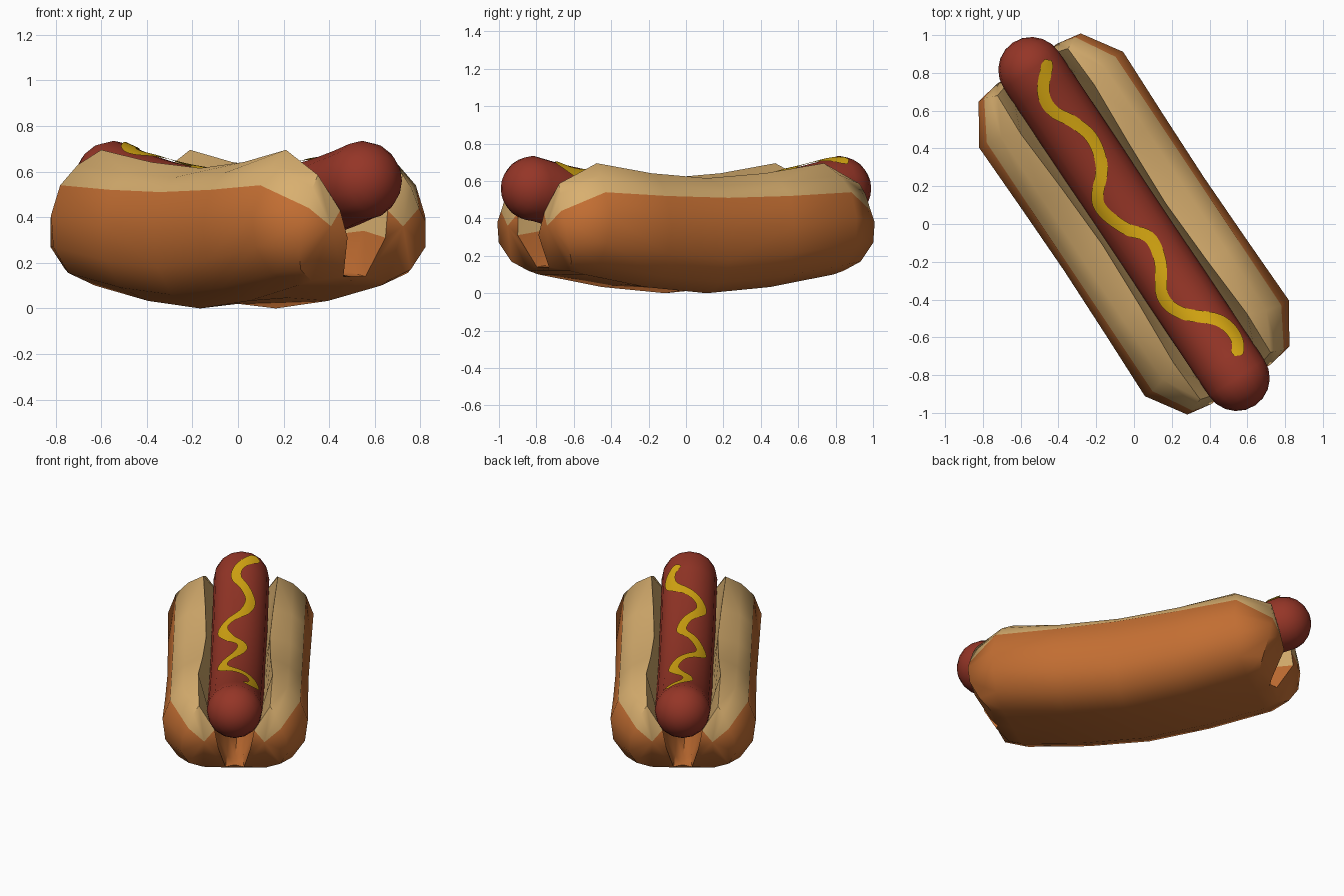
import bpy, bmesh, math
from mathutils import Vector

if "Cube" in bpy.data.objects:
    bpy.data.objects.remove(bpy.data.objects["Cube"])

# Local frame: x runs along the bun, y across it; every part is turned to lie diagonally
TURN = -math.atan2(0.832, 0.555)
R, REACH = 0.175, 0.98            # sausage radius, centre of its round ends


def material(name, rgb):
    m = bpy.data.materials.new(name)
    m.diffuse_color = (*rgb, 1)
    m.use_nodes = True
    m.node_tree.nodes["Principled BSDF"].inputs["Base Color"].default_value = m.diffuse_color
    return m


CRUST = material("golden crust", (0.54, 0.155, 0.032))
CRUMB = material("pale bread", (0.69, 0.43, 0.16))
MEAT = material("sausage red", (0.30, 0.036, 0.020))
SAUCE = material("mustard yellow", (0.68, 0.39, 0.006))


def finish(name, bm, mats, angle):
    bmesh.ops.remove_doubles(bm, verts=bm.verts, dist=0.0005)
    bmesh.ops.recalc_face_normals(bm, faces=bm.faces)
    me = bpy.data.meshes.new(name)
    bm.to_mesh(me)
    bm.free()
    for m in mats:
        me.materials.append(m)
    ob = bpy.data.objects.new(name, me)
    bpy.context.collection.objects.link(ob)
    ob.rotation_euler.z = TURN
    bpy.ops.object.select_all(action='DESELECT')
    ob.select_set(True)
    bpy.context.view_layer.objects.active = ob
    bpy.ops.object.shade_smooth_by_angle(angle=math.radians(angle))
    return ob


# Bun: quarter cross-sections from hinge underside, round the outside, over the ridge, down the inside
MID = [(0, 0, .02), (0, .2, 0), (0, .35, .06), (0, .425, .18), (0, .445, .34), (0, .41, .51),
       (0, .33, .575), (0, .2, .615), (0, .175, .45), (0, .12, .3), (0, .05, .1), (0, 0, .06)]
SHOULDER = [(.8, 0, .1), (.8, .22, .1), (.8, .36, .155), (.8, .44, .27), (.79, .458, .41), (.79, .41, .54),
            (.77, .33, .63), (.73, .234, .695), (.76, .19, .5), (.8, .13, .34), (.8, .05, .16), (.8, 0, .14)]
END = [(.89, 0, .12), (.88, .2, .12), (.93, .29, .17), (.98, .335, .27), (.996, .325, .38), (.995, .29, .44),
       (.98, .26, .53), (.967, .224, .585), (.995, .125, .43), (1.015, .1, .31), (.92, .058, .14), (.89, 0, .14)]
TIP = (1.02, .19, .36)
PALE = (5, 6, 7, 8)               # strips showing pale bread


def between(a, b):
    return ((a[0] + b[0]) / 2, a[1] + .4 * (b[1] - a[1]), a[2] + .33 * (b[2] - a[2]))


bm = bmesh.new()
rings = [MID, [between(a, b) for a, b in zip(MID, SHOULDER)], SHOULDER, END]
n = len(MID)
for su in (1, -1):
    for sv in (1, -1):
        def vert(p):
            return bm.verts.new((p[0] * su, p[1] * sv, p[2]))
        grid = [[vert(p) for p in ring] for ring in rings]
        for a, b in zip(grid, grid[1:]):
            for k in range(n - 1):
                bm.faces.new((a[k], a[k + 1], b[k + 1], b[k])).material_index = int(k in PALE)
        last, tip = grid[-1], vert(TIP)
        for k in range(1, 10):
            bm.faces.new((last[k], last[k + 1], tip)).material_index = int(k in PALE[:3])
        bm.faces.new((last[10], last[1], tip))
        bm.faces.new((last[0], last[1], last[10], last[11]))
finish("bun", bm, [CRUST, CRUMB], 50)


# Sausage: sagging tube with round ends
def sag(u):
    return 0.43 + 0.135 * min(abs(u), REACH) ** 2


SIDES = 16
half = [(REACH * i / 8, R) for i in range(9)]
half += [(REACH + R * math.sin(a), R * math.cos(a)) for a in (math.pi / 10 * i for i in range(1, 5))]
stations = [(-u, r) for u, r in reversed(half[1:])] + half
bm = bmesh.new()
loops = [[bm.verts.new((u, r * math.cos(t), sag(u) + r * math.sin(t)))
          for t in (2 * math.pi * k / SIDES for k in range(SIDES))] for u, r in stations]
for a, b in zip(loops, loops[1:]):
    for k in range(SIDES):
        j = (k + 1) % SIDES
        bm.faces.new((a[k], a[j], b[j], b[k]))
for loop, s in ((loops[0], -1), (loops[-1], 1)):
    pole = bm.verts.new((s * (REACH + R), 0, sag(REACH)))
    for k in range(SIDES):
        bm.faces.new((loop[k], loop[(k + 1) % SIDES], pole))
finish("sausage", bm, [MEAT], 50)

# Mustard: wavy ribbon laid on the top of the sausage
WAVE = [Vector(p) for p in (
    (-.975, .105), (-.849, -.011), (-.738, -.025), (-.627, .033), (-.496, .067), (-.344, .025),
    (-.194, -.098), (-.011, -.053), (.103, .028), (.244, .005), (.4, -.086), (.53, -.053),
    (.674, .091), (.8, .116), (.885, .07))]
pts = [2 * WAVE[0] - WAVE[1]] + WAVE + [2 * WAVE[-1] - WAVE[-2]]
path = []
for p0, p1, p2, p3 in zip(pts, pts[1:], pts[2:], pts[3:]):
    for i in range(6):
        t = i / 6
        path.append(0.5 * (2 * p1 + (p2 - p0) * t + (2 * p0 - 5 * p1 + 4 * p2 - p3) * t * t
                           + (3 * p1 - p0 - 3 * p2 + p3) * t ** 3))
path.append(WAVE[-1])
bm = bmesh.new()
rows = []
for i, p in enumerate(path):
    d = (path[min(i + 1, len(path) - 1)] - path[max(i - 1, 0)]).normalized()
    side = Vector((-d.y, d.x))
    w = 0.032 * (0.6 if i in (0, len(path) - 1) else 1)
    row = []
    for s in (-1, -0.5, 0, 0.5, 1):
        q = p + side * w * s
        over = max(0, abs(q.x) - REACH)
        lift = math.sqrt(max(0.0001, (R + 0.006) ** 2 - q.y ** 2 - over ** 2))
        row.append(bm.verts.new((q.x, q.y, sag(q.x) + lift)))
    rows.append(row)
for a, b in zip(rows, rows[1:]):
    for k in range(4):
        bm.faces.new((a[k], b[k], b[k + 1], a[k + 1]))
mustard = finish("mustard", bm, [SAUCE], 60)
if mustard.data.polygons[0].normal.z < 0:
    mustard.data.flip_normals()
